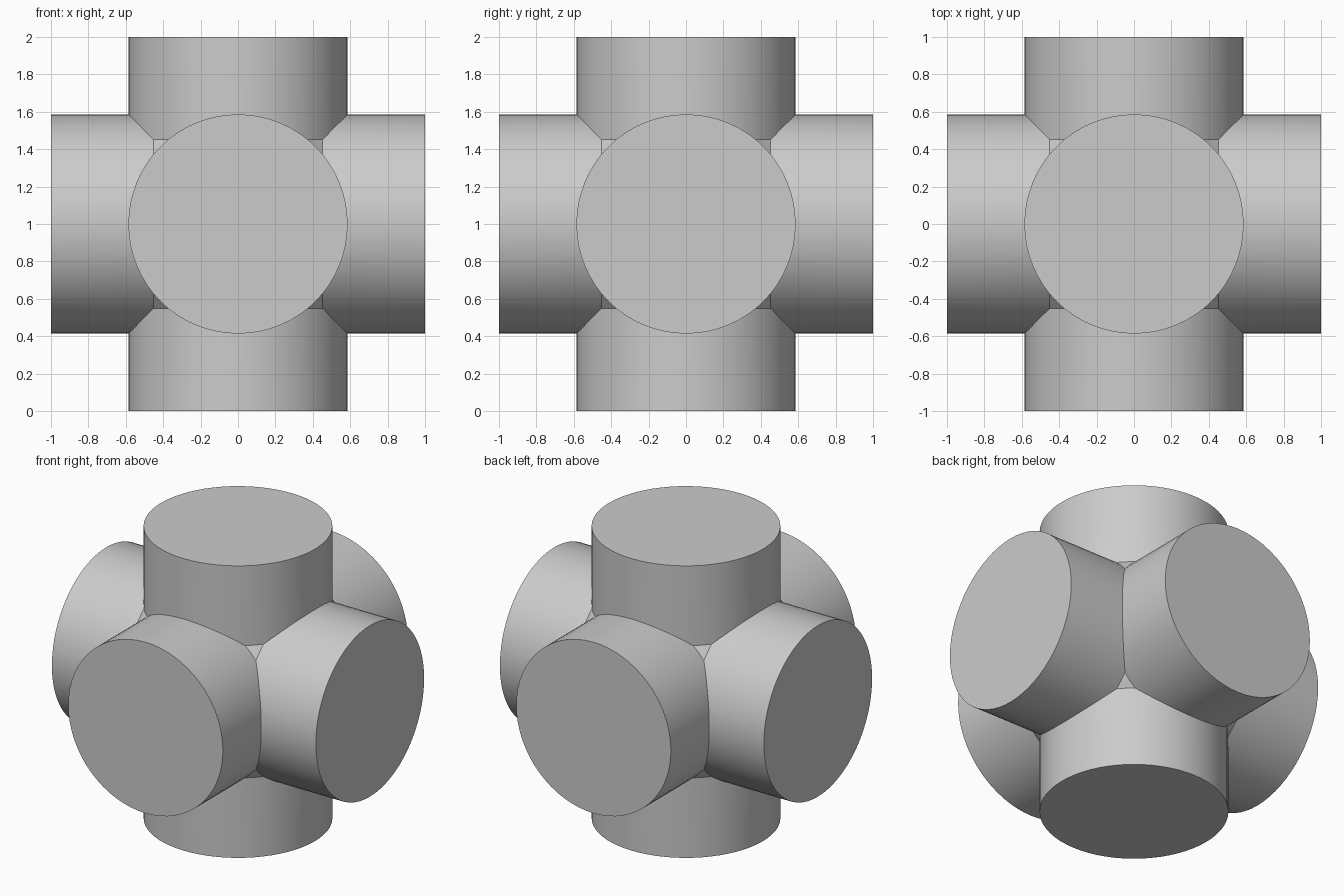
import bpy, bmesh
from math import cos, sin, pi, radians
from mathutils import Vector

cube = bpy.data.objects.get("Cube")
if cube:
    bpy.data.objects.remove(cube, do_unlink=True)

RADIUS = 0.586
SIDES = 64
STEP = 2 * pi / SIDES
CLIP = RADIUS * cos(7 * STEP)      # where the small corner facets begin
CENTRE = Vector((0, 0, 1))

grey = bpy.data.materials.new("mid_grey")
grey.use_nodes = True
colour = (0.6, 0.6, 0.6, 1)
grey.diffuse_color = colour
grey.node_tree.nodes["Principled BSDF"].inputs["Base Color"].default_value = colour


def add_arm(bm, axis, sign):
    """One pipe arm, from its mitred seam with the neighbours to a flat end."""
    inner, outer = [], []
    for i in range(SIDES):
        u, v = RADIUS * cos(i * STEP), RADIUS * sin(i * STEP)
        for ring, reach in ((inner, max(abs(u), abs(v), CLIP)), (outer, 1)):
            p = Vector()
            p[axis] = sign * reach
            p[(axis + 1) % 3] = u
            p[(axis + 2) % 3] = v
            ring.append(bm.verts.new(p + CENTRE))
    for i in range(SIDES):
        j = (i + 1) % SIDES
        bm.faces.new((inner[i], inner[j], outer[j], outer[i]))
    bm.faces.new(outer)


bm = bmesh.new()
for axis in range(3):
    for sign in (-1, 1):
        add_arm(bm, axis, sign)

# Weld the seams and close the eight corner facets
bmesh.ops.remove_doubles(bm, verts=bm.verts, dist=0.0005)
bmesh.ops.holes_fill(bm, edges=[e for e in bm.edges if e.is_boundary], sides=0)
bmesh.ops.recalc_face_normals(bm, faces=bm.faces)

mesh = bpy.data.meshes.new("six_way_pipe_joint")
bm.to_mesh(mesh)
bm.free()
mesh.materials.append(grey)
joint = bpy.data.objects.new("six_way_pipe_joint", mesh)
bpy.context.collection.objects.link(joint)

# Smooth pipe walls with crisp ends and seams
bpy.ops.object.select_all(action="DESELECT")
joint.select_set(True)
bpy.context.view_layer.objects.active = joint
bpy.ops.object.shade_smooth_by_angle(angle=radians(30))
